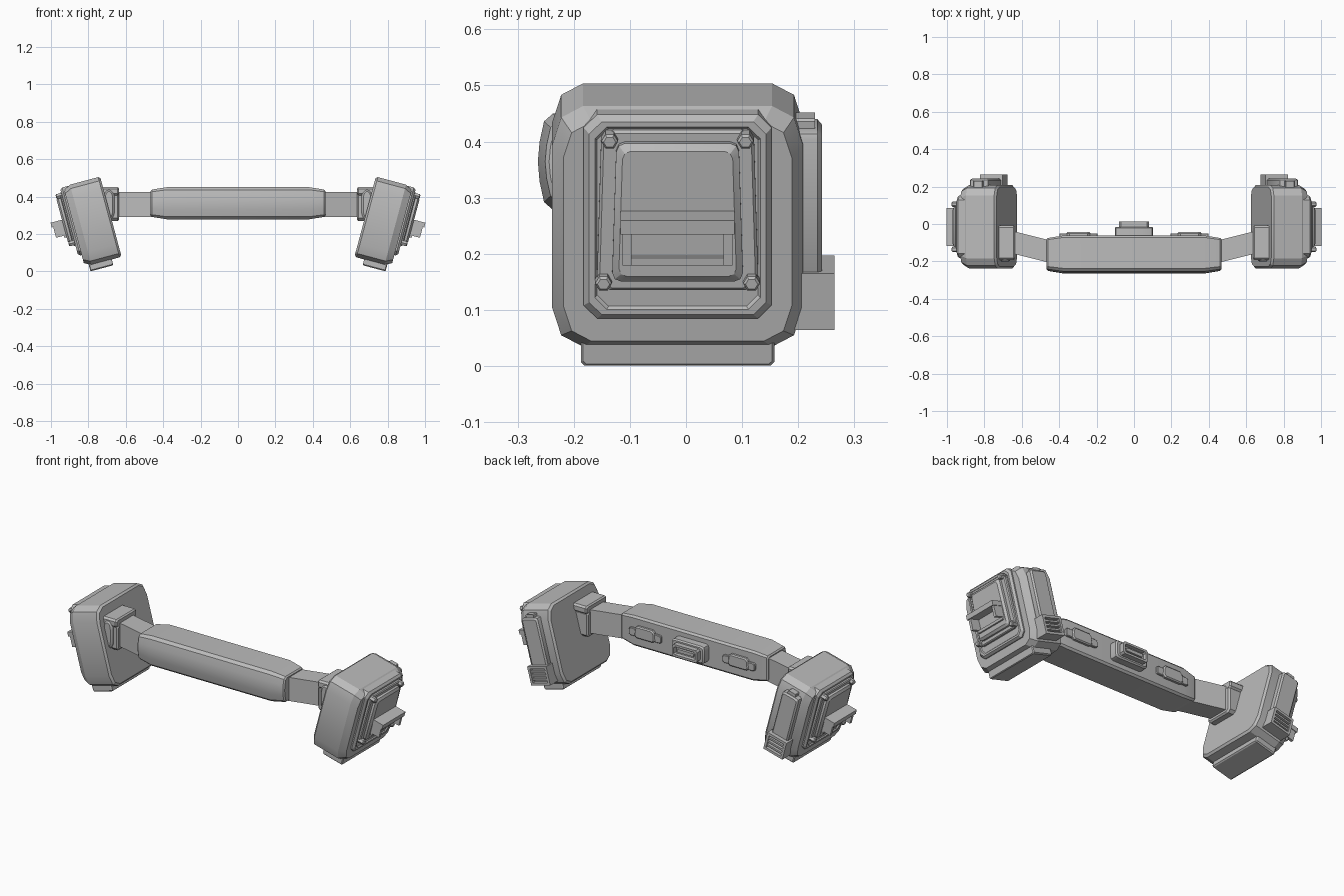
import bpy, bmesh, math
from mathutils import Matrix, Vector

cube = bpy.data.objects.get("Cube")
if cube:
    bpy.data.objects.remove(cube, do_unlink=True)

grey = bpy.data.materials.new("plain_grey")
grey.use_nodes = True
grey.diffuse_color = (0.5, 0.5, 0.5, 1)
grey.node_tree.nodes["Principled BSDF"].inputs["Base Color"].default_value = (0.5, 0.5, 0.5, 1)


def frame(x_axis, y_axis, z_axis):
    return Matrix((x_axis, y_axis, z_axis)).transposed()


# Working frames: the last axis is the direction a part is built up in
X, Y, Z = Vector((1, 0, 0)), Vector((0, 1, 0)), Vector((0, 0, 1))
TILT = math.radians(15)
OUT = Vector((math.cos(TILT), 0, -math.sin(TILT)))
UP = Vector((math.sin(TILT), 0, math.cos(TILT)))
POD_SIDE = frame(Y, UP, OUT)
POD_BACK = frame(-OUT, UP, Y)
BAR_BACK = frame(-X, Z, Y)
ALONG = frame(Y, Z, X)
MID = -0.015


def rect(w, h, cut=0.0, cut_h=None, steps=1, taper=0.0):
    """Rectangle outline with cut or rounded corners and optional taper."""
    cut_h = cut if cut_h is None else cut_h
    pts = []
    for i, (sx, sy) in enumerate(((1, 1), (-1, 1), (-1, -1), (1, -1))):
        if not cut:
            pts.append((sx * w / 2, sy * h / 2))
            continue
        for k in range(steps + 1):
            a = math.pi / 2 * (i + k / steps)
            pts.append((sx * (w / 2 - cut) + cut * math.cos(a),
                        sy * (h / 2 - cut_h) + cut_h * math.sin(a)))
    return [(x * (1 - taper * y / h), y) for x, y in pts]


def loft(name, axes, centre, outline, levels, mirror=True):
    """Stack an outline at (depth, inset[, sideways shift]) levels."""
    bm = bmesh.new()
    half_w = max(abs(p[0]) for p in outline)
    half_h = max(abs(p[1]) for p in outline)
    rings = []
    for depth, inset, *shift in levels:
        dx = shift[0] if shift else 0
        fx, fy = 1 - inset / half_w, 1 - inset / half_h
        rings.append([bm.verts.new(axes @ Vector(
            (centre[0] + dx + x * fx, centre[1] + y * fy, depth))) for x, y in outline])
    n = len(outline)
    for low, high in zip(rings, rings[1:]):
        for i in range(n):
            j = (i + 1) % n
            bm.faces.new((low[i], low[j], high[j], high[i]))
    bm.faces.new(rings[0][::-1])
    bm.faces.new(rings[-1])
    bmesh.ops.recalc_face_normals(bm, faces=bm.faces)
    mesh = bpy.data.meshes.new(name)
    bm.to_mesh(mesh)
    bm.free()
    mesh.materials.append(grey)
    mesh.shade_smooth()
    mesh.set_sharp_from_angle(angle=math.radians(24))
    obj = bpy.data.objects.new(name, mesh)
    bpy.context.scene.collection.objects.link(obj)
    if mirror:
        obj.modifiers.new("other_side", 'MIRROR')
    return obj


# Central grip with a bulging front
top_half = [(0.1, 0.075), (0.09, 0.086), (-0.075, 0.086), (-0.091, 0.072), (-0.099, 0.035)]
grip = top_half + [(-0.102, 0)] + [(y, -z) for y, z in reversed(top_half)]
loft("grip", ALONG, (-0.162, 0.364), grip,
     [(-0.467, 0.02), (-0.46, 0.013), (-0.38, 0), (0.38, 0), (0.46, 0.013), (0.467, 0.02)], False)

# Arms and brackets joining the grip to the pods
loft("arm", ALONG, (0, 0.357), rect(0.12, 0.135), [(0.44, 0, -0.15), (0.7, 0, -0.085)])
loft("bracket_block", ALONG, (-0.1, 0.345), rect(0.17, 0.15, 0.015),
     [(0.635, 0.008), (0.643, 0), (0.72, 0)])
loft("bracket_cap", ALONG, (-0.1, 0.428), rect(0.185, 0.045, 0.01),
     [(0.637, 0.006), (0.645, 0), (0.76, 0)])
loft("bracket_cheek", frame(X, Z, -Y), (0.69, 0.357), rect(0.06, 0.16, 0.028, 0.045, 4),
     [(0.02, 0), (0.19, 0), (0.2, 0.01)])

# Controls on the back of the grip
loft("centre_control", BAR_BACK, (0, 0.364), rect(0.205, 0.1, 0.018, steps=2),
     [(-0.075, 0), (-0.022, 0), (-0.015, 0.007)], False)
loft("centre_window", BAR_BACK, (0, 0.364), rect(0.16, 0.07, 0.01),
     [(-0.02, 0), (0.014, 0), (0.014, 0.012), (-0.006, 0.014)], False)
loft("centre_button", BAR_BACK, (0, 0.364), rect(0.11, 0.022, 0.005),
     [(-0.01, 0), (0.006, 0.002)], False)
loft("side_control", BAR_BACK, (-0.297, 0.364), rect(0.205, 0.045, 0.012, steps=2),
     [(-0.07, 0), (-0.053, 0), (-0.05, 0.003)])
loft("side_button", BAR_BACK, (-0.297, 0.37), rect(0.125, 0.068, 0.012, taper=0.1),
     [(-0.07, 0), (-0.05, 0), (-0.044, 0.006)])

# Pod body and foot
loft("pod", POD_SIDE, (MID, 0.458), rect(0.447, 0.444, 0.055, 0.072, 2),
     [(0.581, 0.01), (0.592, 0), (0.748, 0), (0.785, 0.02)])
loft("pod_foot", POD_SIDE, (MID, 0.23), rect(0.345, 0.052, 0.006),
     [(0.635, 0.004), (0.642, 0), (0.757, 0), (0.762, 0.004)])

# Layered outer face of the pod
loft("outer_frame", POD_SIDE, (MID, 0.488), rect(0.335, 0.376, 0.024),
     [(0.75, 0), (0.792, 0), (0.804, 0.01), (0.804, 0.02), (0.798, 0.024)])
loft("outer_panel", POD_SIDE, (MID, 0.505), rect(0.28, 0.295, 0.022, taper=0.06),
     [(0.79, 0), (0.81, 0), (0.815, 0.005)])
loft("door", POD_SIDE, (MID, 0.505), rect(0.226, 0.255, 0.016, steps=2, taper=0.07),
     [(0.8, 0), (0.828, 0), (0.838, 0.012)])
hexagon = [(0.015 * math.cos(k * math.pi / 3), 0.015 * math.sin(k * math.pi / 3)) for k in range(6)]
for level, v, spread in (("upper", 0.637, 0.121), ("lower", 0.375, 0.132)):
    for end, side in (("front", -1), ("rear", 1)):
        loft(f"{level}_{end}_bolt", POD_SIDE, (MID + side * spread, v), hexagon,
             [(0.8, 0), (0.832, 0), (0.837, 0.004)])

# Fold-out handle on the door
loft("handle_shelf", POD_SIDE, (MID, 0.497), rect(0.203, 0.026), [(0.83, 0), (0.901, 0)])
loft("handle_base", POD_SIDE, (MID, 0.42), rect(0.19, 0.014), [(0.83, 0), (0.85, 0)])
for end, side in (("front", -1), ("rear", 1)):
    loft(f"{end}_handle_leg", POD_SIDE, (MID + side * 0.09, 0.456), rect(0.016, 0.062),
         [(0.83, 0), (0.893, 0)])

# Back of the pod: long cover, latch and vent box
loft("back_cover", POD_BACK, (-0.69, 0.49), rect(0.105, 0.28, 0.014, steps=2),
     [(0.19, 0), (0.234, 0), (0.242, 0.008)])
loft("back_latch", POD_BACK, (-0.69, 0.632), rect(0.05, 0.03, 0.004), [(0.19, 0), (0.23, 0)])
loft("vent_box", POD_BACK, (-0.69, 0.32), rect(0.125, 0.104),
     [(0.19, 0), (0.265, 0), (0.265, 0.014), (0.245, 0.014)])
for k in range(3):
    loft(f"vent_slat_{k + 1}", POD_BACK, (-0.69, 0.298 + 0.022 * k), rect(0.1, 0.01),
         [(0.24, 0), (0.262, 0)])
